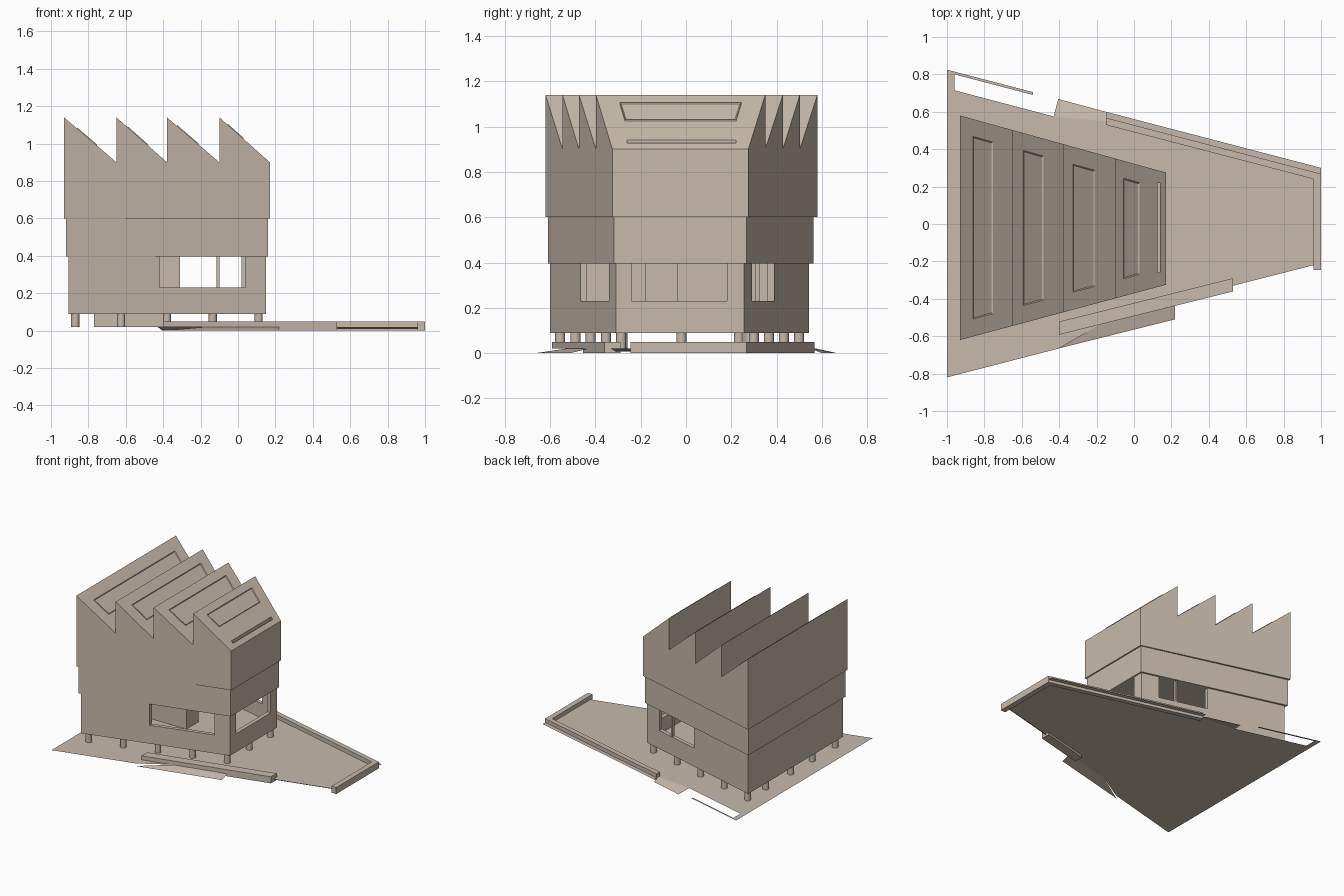
import bpy, bmesh, math

if "Cube" in bpy.data.objects:
    bpy.data.objects.remove(bpy.data.objects["Cube"])

stone = bpy.data.materials.new("warm_stone")
stone.diffuse_color = (0.58, 0.49, 0.41, 1)
stone.use_nodes = True
stone.node_tree.nodes["Principled BSDF"].inputs["Base Color"].default_value = stone.diffuse_color


def add(name, bm):
    bmesh.ops.recalc_face_normals(bm, faces=bm.faces)
    me = bpy.data.meshes.new(name)
    bm.to_mesh(me)
    bm.free()
    me.materials.append(stone)
    ob = bpy.data.objects.new(name, me)
    bpy.context.collection.objects.link(ob)
    return ob


def line(x0, y0, x1, y1):
    return lambda x: y0 + (y1 - y0) * (x - x0) / (x1 - x0)


def prism(name, profile, front, back, inset=None):
    """Solid from an x-z profile, its two ends lying on plan lines front(x), back(x)."""
    bm = bmesh.new()
    a = [bm.verts.new((x, front(x), z)) for x, z in profile]
    b = [bm.verts.new((x, back(x), z)) for x, z in profile]
    bm.faces.new(a)
    bm.faces.new(b[::-1])
    n = len(a)
    for i in range(n):
        j = (i + 1) % n
        bm.faces.new((a[i], b[i], b[j], a[j]))
    if inset:
        bmesh.ops.recalc_face_normals(bm, faces=bm.faces)
        top = max(bm.faces, key=lambda f: f.normal.z * f.calc_area())
        bmesh.ops.inset_region(bm, faces=[top], thickness=inset, depth=-0.004)
    return add(name, bm)


def rect(x0, x1, z0, z1):
    return [(x0, z0), (x1, z0), (x1, z1), (x0, z1)]


def box(name, x0, x1, y0, y1, z0, z1):
    return prism(name, rect(x0, x1, z0, z1), lambda x: y0, lambda x: y1)


def sheet(name, pts):
    bm = bmesh.new()
    f = bm.faces.new([bm.verts.new(p) for p in pts])
    f.normal_update()
    if f.normal.z < 0:
        f.normal_flip()
    me = bpy.data.meshes.new(name)
    bm.to_mesh(me)
    bm.free()
    me.materials.append(stone)
    ob = bpy.data.objects.new(name, me)
    bpy.context.collection.objects.link(ob)


def cut(ob, cutters):
    for c in cutters:
        m = ob.modifiers.new("cut", 'BOOLEAN')
        m.operation = 'DIFFERENCE'
        m.solver = 'EXACT'
        m.object = c
    bpy.context.view_layer.update()
    dg = bpy.context.evaluated_depsgraph_get()
    me = bpy.data.meshes.new_from_object(ob.evaluated_get(dg))
    ob.modifiers.clear()
    ob.data = me
    for c in cutters:
        bpy.data.objects.remove(c)


# Upper storey with four saw-tooth roof bays
teeth = [-0.93, -0.65, -0.38, -0.10, 0.17]
LOW, HIGH = 0.90, 1.14
profile = [(-0.93, 0.60)]
for x0, x1 in zip(teeth, teeth[1:]):
    profile += [(x0, HIGH), (x1, LOW)]
profile.append((0.17, 0.60))
up_f, up_b = line(-0.93, -0.62, 0.17, -0.325), line(-0.93, 0.58, 0.17, 0.275)
upper = prism("upper_storey", profile, up_f, up_b)
cut(upper, [box("slot_cutter", 0.125, 0.14, -0.26, 0.22, 0.80, 1.1)])

# Framed skylights on each slope
for i, (x0, x1) in enumerate([(-0.86, -0.755), (-0.59, -0.485), (-0.325, -0.21), (-0.055, 0.03)]):
    zs = line(teeth[i], HIGH, teeth[i + 1], LOW)
    prism(f"skylight_{i + 1}",
          [(x0, zs(x0) - 0.003), (x1, zs(x1) - 0.003), (x1, zs(x1) + 0.006), (x0, zs(x0) + 0.006)],
          lambda x: up_f(x) + 0.093, lambda x: up_b(x) - 0.093, inset=0.008)

# Middle storey
prism("middle_storey", rect(-0.92, 0.16, 0.395, 0.60),
      line(-0.92, -0.61, 0.16, -0.318), line(-0.92, 0.562, 0.16, 0.268))

# Lower storey: hollow, with three openings
lo_f, lo_b = line(-0.905, -0.60, 0.15, -0.31), line(-0.905, 0.543, 0.15, 0.257)
lower = prism("lower_storey", rect(-0.905, 0.15, 0.09, 0.395), lo_f, lo_b)
cut(lower, [
    prism("room_cutter", rect(-0.875, 0.12, 0.12, 0.5), lambda x: lo_f(x) + 0.03, lambda x: lo_b(x) - 0.03),
    box("front_cutter", -0.42, 0.04, -0.8, -0.2, 0.23, 0.5),
    box("back_cutter", -0.34, 0.02, 0.2, 0.8, 0.23, 0.5),
    box("right_cutter", 0.1, 0.3, -0.24, 0.18, 0.23, 0.5)])
box("inner_core", -0.75, -0.31, -0.18, -0.035, 0.12, 0.395)
box("back_mullion", -0.115, -0.10, 0.305, 0.325, 0.23, 0.395)
box("stair_wall", -0.77, -0.40, -0.04, 0.0, 0.02, 0.09)

# Short round columns
spots = [(0.11, -0.02), (-0.87, -0.02), (-0.87, -0.28), (-0.87, 0.28)]
for x in (-0.87, -0.625, -0.38, -0.135, 0.11):
    spots += [(x, lo_f(x) + 0.035), (x, lo_b(x) - 0.035)]
for i, (x, y) in enumerate(spots):
    bm = bmesh.new()
    bmesh.ops.create_cone(bm, cap_ends=True, segments=24, radius1=0.022, radius2=0.022, depth=0.07)
    bmesh.ops.translate(bm, verts=bm.verts, vec=(x, y, 0.055))
    ob = add(f"column_{i + 1}", bm)
    for p in ob.data.polygons:
        p.use_smooth = len(p.vertices) == 4

# Plaza floor, a thin sheet with a narrow arm at the back left
G = 0.02
plaza = [(-1, -0.82), (-0.4, -0.665), (-0.17, -0.53), (0.22, -0.43), (0.53, -0.33), (0.96, -0.22), (1, -0.22),
         (1, 0.30), (-0.15, 0.60), (-0.15, 0.55), (-0.43, 0.575), (-0.96, 0.715), (-0.96, 0.80),
         (-0.54, 0.69), (-0.54, 0.705), (-1, 0.825)]
sheet("plaza_floor", [(x, y, G) for x, y in plaza])

# Ramps down to the ground
sheet("front_ramp", [(-0.4, -0.665, 0), (0.22, -0.51, 0), (0.22, -0.43, G), (-0.17, -0.53, G)])
sheet("back_ramp", [(-0.405, 0.668, 0), (-0.15, 0.60, 0), (-0.15, 0.55, G), (-0.43, 0.575, G)])
sheet("plaza_front_edge", [(0.53, -0.33, G), (0.96, -0.22, G), (0.96, -0.20, 0.008), (0.53, -0.31, 0.008)])

# Low walls round the plaza
prism("back_wall", rect(-0.15, 1.0, 0, 0.05), line(-0.15, 0.53, 1, 0.23), line(-0.15, 0.568, 1, 0.268))
box("end_wall", 0.96, 1.0, -0.245, 0.25, 0, 0.05)
fr_o, fr_i = line(-0.4, -0.592, 0.53, -0.36), line(-0.4, -0.522, 0.53, -0.29)
prism("front_wall", [(-0.4, 0.02), (0.15, 0.02), (0.15, 0), (0.53, 0), (0.53, 0.05), (-0.4, 0.05)], fr_o, fr_i)
